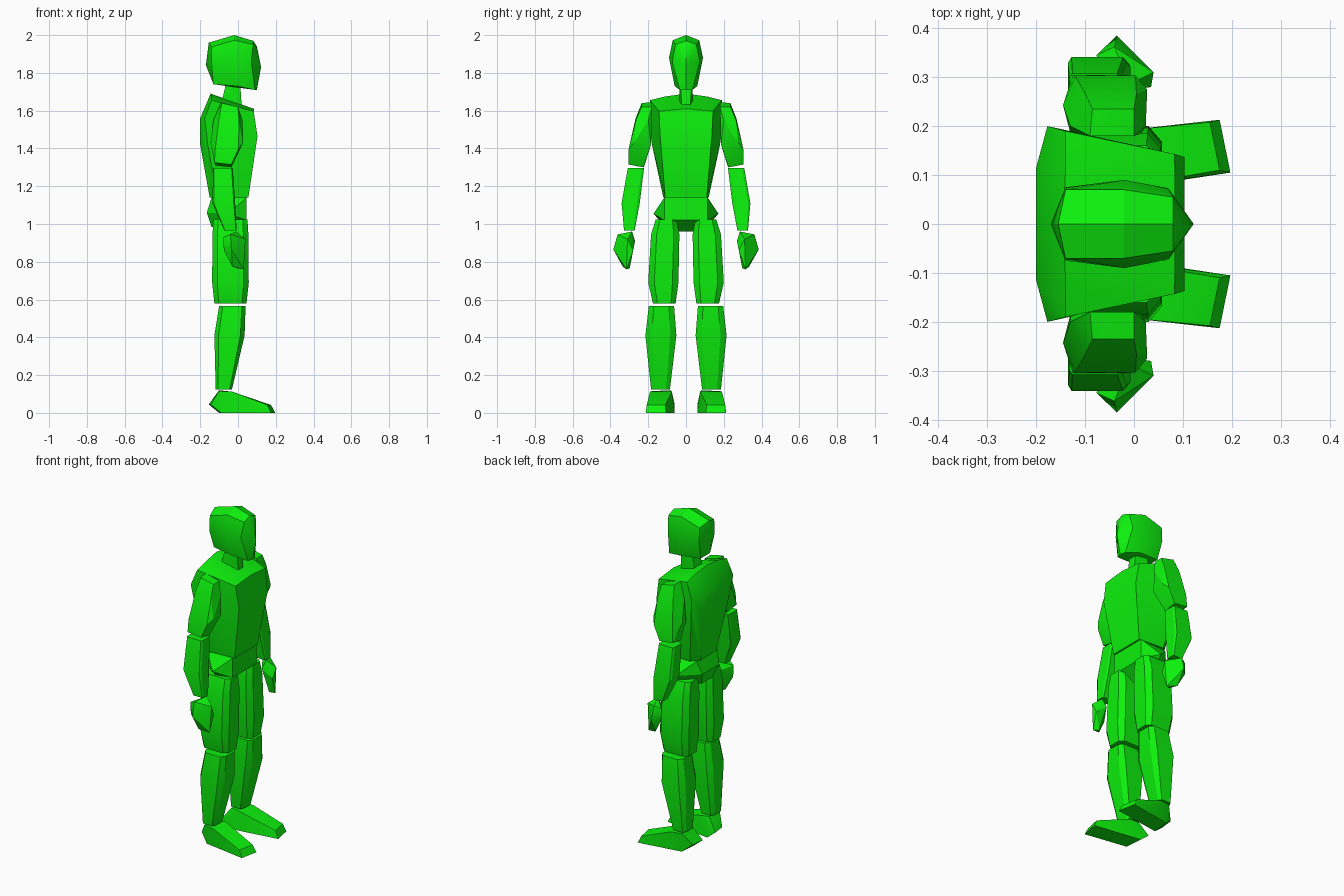
import bpy, bmesh, math

mat = bpy.data.materials.new("green")
mat.diffuse_color = (0.004, 0.88, 0.004, 1)


def hull(name, pts):
    """Faceted solid wrapped around a set of corner points."""
    bm = bmesh.new()
    for p in sorted(set(pts)):
        bm.verts.new(p)
    bmesh.ops.convex_hull(bm, input=bm.verts[:])
    loose = [v for v in bm.verts if not v.link_faces]
    bmesh.ops.delete(bm, geom=loose, context='VERTS')
    bmesh.ops.dissolve_limit(bm, angle_limit=math.radians(3),
                             verts=bm.verts[:], edges=bm.edges[:])
    bmesh.ops.recalc_face_normals(bm, faces=bm.faces[:])
    me = bpy.data.meshes.new(name)
    bm.to_mesh(me)
    bm.free()
    me.shade_smooth()
    me.set_sharp_from_angle(angle=math.radians(25))
    me.materials.append(mat)
    ob = bpy.data.objects.new(name, me)
    bpy.context.collection.objects.link(ob)


def flip(pts):
    return [(x, -y, z) for x, y, z in pts]


def centre(name, pts):
    hull(name, pts + flip(pts))


def pair(name, pts):
    hull("left_" + name, pts)
    hull("right_" + name, flip(pts))


def rings(*secs, a=.72, b=.6):
    """Chamfered cross-sections: z, centre x, centre y, half x, half y."""
    pts = []
    for z, cx, cy, hx, hy in secs:
        for u, v in ((1, b), (a, 1)):
            pts += [(cx + s * u * hx, cy + t * v * hy, z)
                    for s in (-1, 1) for t in (-1, 1)]
    return pts


# head
centre("head", [
    (-.02, 0, 2), (-.02, .07, 1.973), (-.155, 0, 1.96), (-.14, .07, 1.937),
    (.08, 0, 1.97), (.08, .055, 1.95), (.1, 0, 1.94),
    (-.17, 0, 1.84), (-.14, .075, 1.85), (-.02, .09, 1.88),
    (.07, .073, 1.86), (.122, 0, 1.83),
    (-.13, .045, 1.74), (0, .06, 1.73), (.09, .033, 1.71), (.1, 0, 1.71)])

# neck
centre("neck", [(-.06, .03, 1.76), (.012, .03, 1.74),
                (-.09, .04, 1.63), (.02, .022, 1.61)])

# torso
centre("torso", [
    (-.145, 0, 1.69), (-.14, .11, 1.675), (-.14, .19, 1.655),
    (.085, 0, 1.61), (.083, .143, 1.597),
    (-.2, .115, 1.56), (-.177, .2, 1.56),
    (-.2, .11, 1.42), (-.16, .18, 1.42), (.103, .137, 1.465),
    (.06, .12, 1.28), (-.15, .075, 1.14), (-.11, .12, 1.14),
    (.055, .11, 1.14)])

# pelvis
centre("pelvis", [
    (.045, .115, 1.14), (.045, .115, 1.02), (-.14, .1, 1.14),
    (-.165, .08, 1.06), (-.05, .172, 1.055), (-.05, .125, 1.0),
    (-.14, .05, .985), (-.03, .035, .96)])

# legs
pair("thigh", rings((1.025, -.04, .105, .09, .055), (.945, -.04, .11, .095, .075),
                    (.69, -.04, .12, .097, .08), (.58, -.04, .115, .085, .06)))
pair("shin", rings((.565, -.03, .13, .07, .067), (.41, -.045, .133, .08, .082),
                   (.125, -.075, .135, .043, .05)))
pair("foot", [
    (-.1, .08, .12), (-.1, .18, .115), (-.03, .075, .112), (-.03, .19, .112),
    (.155, .208, .042), (.175, .11, .042), (.175, .213, 0), (.197, .105, 0),
    (-.155, .06, .045), (-.145, .14, .045), (-.1, .06, 0), (-.09, .17, 0)])

# arms
pair("upper_arm", [
    (-.09, .18, 1.645), (-.085, .235, 1.64), (0, .235, 1.62), (0, .18, 1.62),
    (-.13, .2, 1.55), (-.1, .267, 1.56), (.005, .265, 1.55), (.024, .2, 1.55),
    (-.145, .243, 1.43), (-.12, .303, 1.4), (.003, .303, 1.4),
    (.027, .275, 1.43), (.015, .185, 1.42), (-.13, .185, 1.42),
    (-.125, .305, 1.325), (-.035, .305, 1.315),
    (-.035, .225, 1.3), (-.12, .22, 1.31)])
pair("forearm", rings((1.297, -.08, .265, .052, .043), (1.11, -.075, .293, .06, .048),
                      (.965, -.04, .3, .033, .028), a=.88, b=.75))
pair("hand", [
    (-.035, .385, .865), (-.04, .362, .945), (-.077, .345, .93),
    (.04, .31, .92), (-.01, .285, .96), (-.03, .27, .91), (.035, .28, .86),
    (-.075, .345, .86), (.03, .315, .76), (-.03, .335, .775), (0, .298, .765)])
